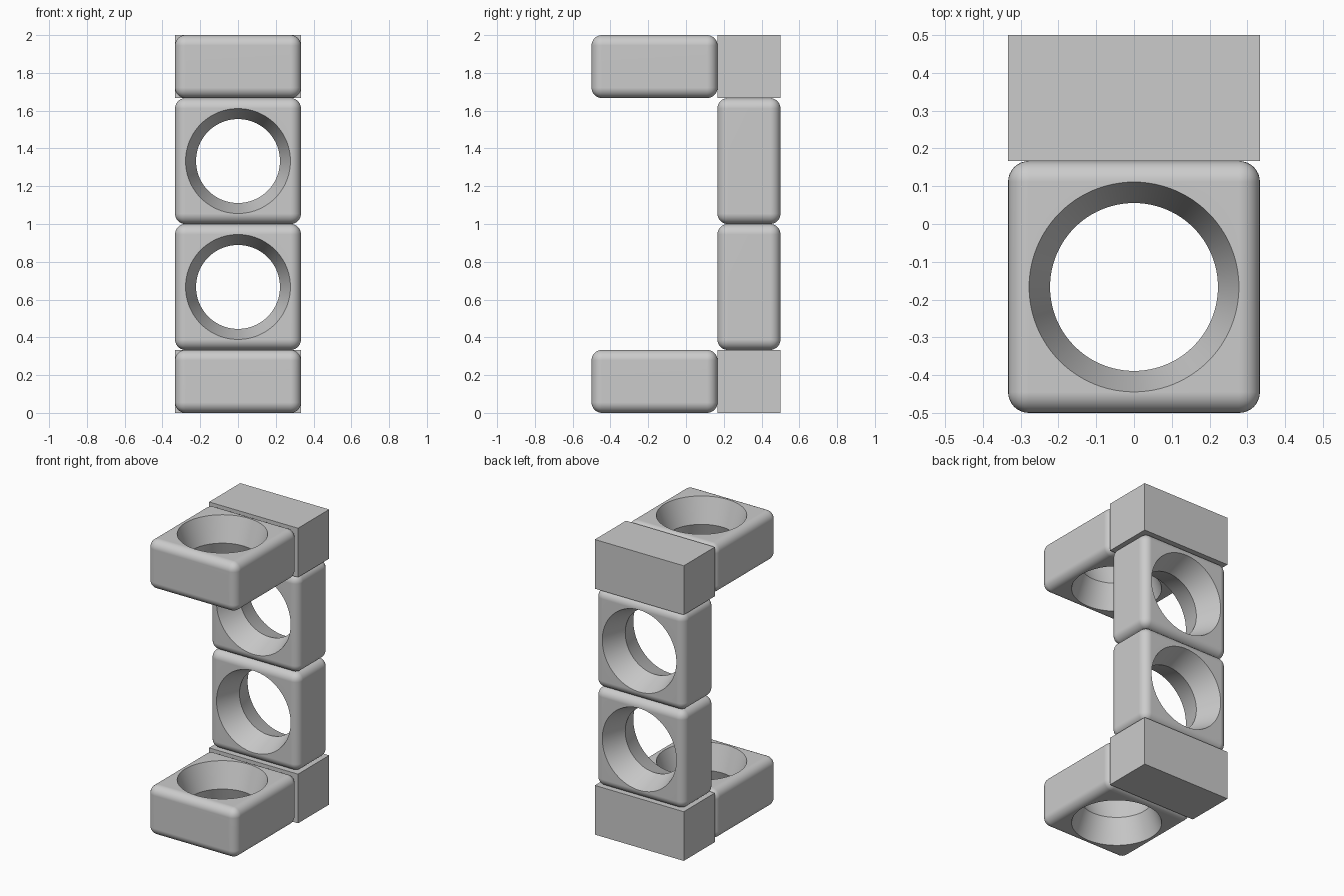
import bpy
import bmesh
from math import radians
from mathutils import Matrix, Vector

cube = bpy.data.objects.get("Cube")
if cube:
    bpy.data.objects.remove(cube, do_unlink=True)

U = 1 / 3          # half the width of a block, and its full thickness
ROUND = U / 6      # edge rounding
BORE = 2 * U / 3   # radius at the waist of the hole

grey = bpy.data.materials.new("plain grey")
grey.use_nodes = True
colour = (0.6, 0.6, 0.6, 1)
grey.diffuse_color = colour
grey.node_tree.nodes["Principled BSDF"].inputs["Base Color"].default_value = colour


def add_object(name, bm, location=(0, 0, 0)):
    mesh = bpy.data.meshes.new(name)
    bm.to_mesh(mesh)
    bm.free()
    mesh.materials.append(grey)
    obj = bpy.data.objects.new(name, mesh)
    obj.location = location
    bpy.context.collection.objects.link(obj)
    return obj


def box(name, size, location):
    bm = bmesh.new()
    bmesh.ops.create_cube(bm, size=1, matrix=Matrix.Diagonal((*size, 1)))
    return add_object(name, bm, location)


def select_only(obj):
    bpy.ops.object.select_all(action="DESELECT")
    obj.select_set(True)
    bpy.context.view_layer.objects.active = obj


# Hourglass cutter: two cones meeting at a narrow waist
def hourglass():
    bm = bmesh.new()
    reach = 0.25
    rim = BORE + reach * ROUND / (U / 2)
    rings = []
    for z, r in ((-reach, rim), (0, BORE), (reach, rim)):
        ring = bmesh.ops.create_circle(bm, segments=96, radius=r,
                                       matrix=Matrix.Translation((0, 0, z)))
        rings.append(ring["verts"])
    for low, high in zip(rings, rings[1:]):
        for i in range(len(low)):
            j = (i + 1) % len(low)
            bm.faces.new((low[i], low[j], high[j], high[i]))
    bm.faces.new(rings[0])
    bm.faces.new(rings[-1])
    bmesh.ops.recalc_face_normals(bm, faces=bm.faces)
    cutter = add_object("hole_cutter", bm)
    cutter.hide_render = True
    return cutter


# Rounded square block with the hourglass hole through its thickness
def ring_block():
    block = box("lower_shelf_ring", (2 * U, 2 * U, U), (0, 0, 0))
    select_only(block)
    bevel = block.modifiers.new("rounding", "BEVEL")
    bevel.width = ROUND - 0.0005
    bevel.segments = 8
    bpy.ops.object.modifier_apply(modifier=bevel.name)
    cutter = hourglass()
    cut = block.modifiers.new("hole", "BOOLEAN")
    cut.operation = "DIFFERENCE"
    cut.solver = "EXACT"
    cut.object = cutter
    bpy.ops.object.modifier_apply(modifier=cut.name)
    bpy.data.objects.remove(cutter, do_unlink=True)
    bpy.ops.object.shade_smooth_by_angle(angle=radians(25))
    normals = block.modifiers.new("even_shading", "WEIGHTED_NORMAL")
    normals.keep_sharp = True
    return block


# Two shelves point forward, two upright rings form the back
lower_shelf = ring_block()
front, back = -U / 2, U
lower_shelf.location = (0, front, U / 2)
placements = (("upper_shelf_ring", (0, front, 2 - U / 2), 0),
              ("lower_back_ring", (0, back, 2 * U), 90),
              ("upper_back_ring", (0, back, 4 * U), 90))
for name, place, turn in placements:
    copy = lower_shelf.copy()
    copy.data = lower_shelf.data.copy()
    copy.name = name
    copy.location = Vector(place)
    copy.rotation_euler.x = radians(turn)
    bpy.context.collection.objects.link(copy)

# Plain sharp-edged corner blocks at the bottom and top of the back
for name, z in (("lower_corner_block", U / 2), ("upper_corner_block", 2 - U / 2)):
    box(name, (2 * U, U, U), (0, back, z))
